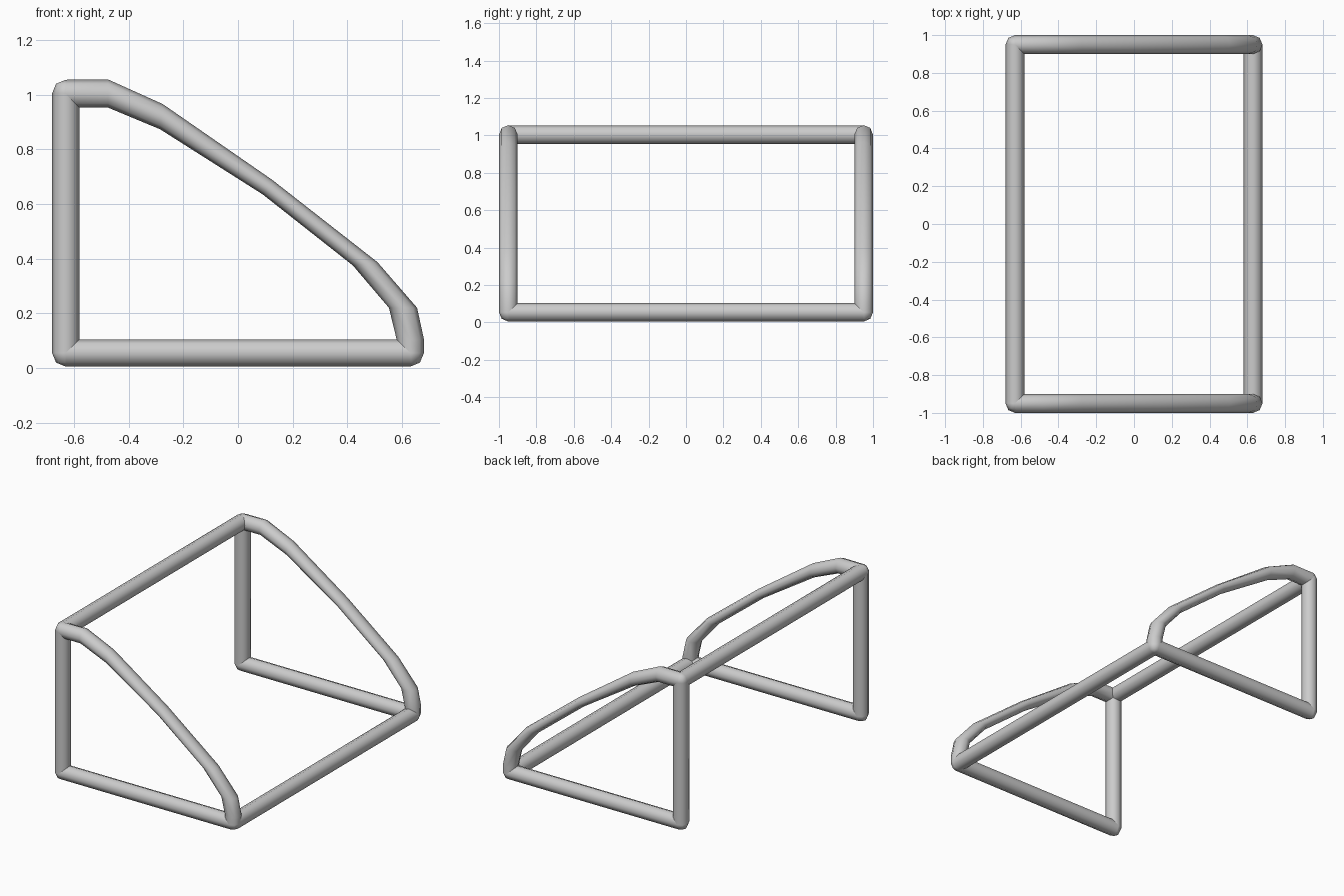
import bpy, bmesh, math
from mathutils import Vector

if "Cube" in bpy.data.objects:
    bpy.data.objects.remove(bpy.data.objects["Cube"])

SIDES, R = 8, 0.05
X, Y, LOW, HIGH = 0.63, 0.95, 0.055, 1.004


def finish(name, bm, mirror):
    bmesh.ops.recalc_face_normals(bm, faces=bm.faces)
    mesh = bpy.data.meshes.new(name)
    bm.to_mesh(mesh)
    bm.free()
    obj = bpy.data.objects.new(name, mesh)
    bpy.context.collection.objects.link(obj)
    bpy.ops.object.select_all(action='DESELECT')
    obj.select_set(True)
    bpy.context.view_layer.objects.active = obj
    bpy.ops.object.shade_smooth_by_angle(angle=math.radians(60))
    if mirror:
        mod = obj.modifiers.new("Mirror", 'MIRROR')
        mod.use_axis = (False, True, False)
        mod.use_clip = False
        mod.use_mirror_merge = False


def tube(name, rings, mirror=True):
    """Octagonal tube through rings of (centre, half axis, half axis)."""
    bm = bmesh.new()
    loops = []
    for c, u, v in rings:
        angles = [2 * math.pi * k / SIDES for k in range(SIDES)]
        loops.append([bm.verts.new(c + u * math.cos(a) + v * math.sin(a)) for a in angles])
    for a, b in zip(loops, loops[1:]):
        for k in range(SIDES):
            n = (k + 1) % SIDES
            bm.faces.new((a[k], a[n], b[n], b[k]))
    bm.faces.new(loops[0])
    bm.faces.new(loops[-1])
    finish(name, bm, mirror)


def bar(name, start, end, mirror=True):
    start, end = Vector(start), Vector(end)
    axis = max(range(3), key=lambda i: abs((end - start)[i]))
    u, v = [Vector([R if i == j else 0 for i in range(3)]) for j in range(3) if j != axis]
    tube(name, [(start, u, v), (end, u, v)], mirror)


# Straight frame members
bar("back_post", (-X, -Y, LOW), (-X, -Y, HIGH))
bar("side_base_rail", (-X, -Y, LOW), (X, -Y, LOW))
bar("top_rail", (-X, -Y, HIGH), (-X, Y, HIGH), False)
bar("front_rail", (X, -Y, LOW), (X, Y, LOW), False)

# Curved side arm: outer and inner (x, z) points of each ring
arm = [((-0.63, 1.054), (-0.63, 0.952)),
       ((-0.475, 1.055), (-0.475, 0.952)),
       ((-0.275, 0.965), (-0.285, 0.873)),
       ((0.125, 0.688), (0.09, 0.635)),
       ((0.51, 0.387), (0.42, 0.375)),
       ((0.655, 0.22), (0.552, 0.22)),
       ((0.68, 0.105), (0.58, 0.105)),
       ((0.68, 0.055), (0.58, 0.055))]
rings = []
for (ox, oz), (ix, iz) in arm:
    o, i = Vector((ox, -Y, oz)), Vector((ix, -Y, iz))
    rings.append(((o + i) / 2, (o - i) / 2, Vector((0, R, 0))))
tube("curved_arm", rings)

# Rounded corner joints
for name, pos in (("top_back_joint", (-X, -Y, HIGH)),
                  ("bottom_back_joint", (-X, -Y, LOW)),
                  ("front_joint", (X, -Y, LOW))):
    bm = bmesh.new()
    bmesh.ops.create_uvsphere(bm, u_segments=SIDES, v_segments=SIDES // 2, radius=R)
    bmesh.ops.translate(bm, verts=bm.verts, vec=pos)
    finish(name, bm, True)
